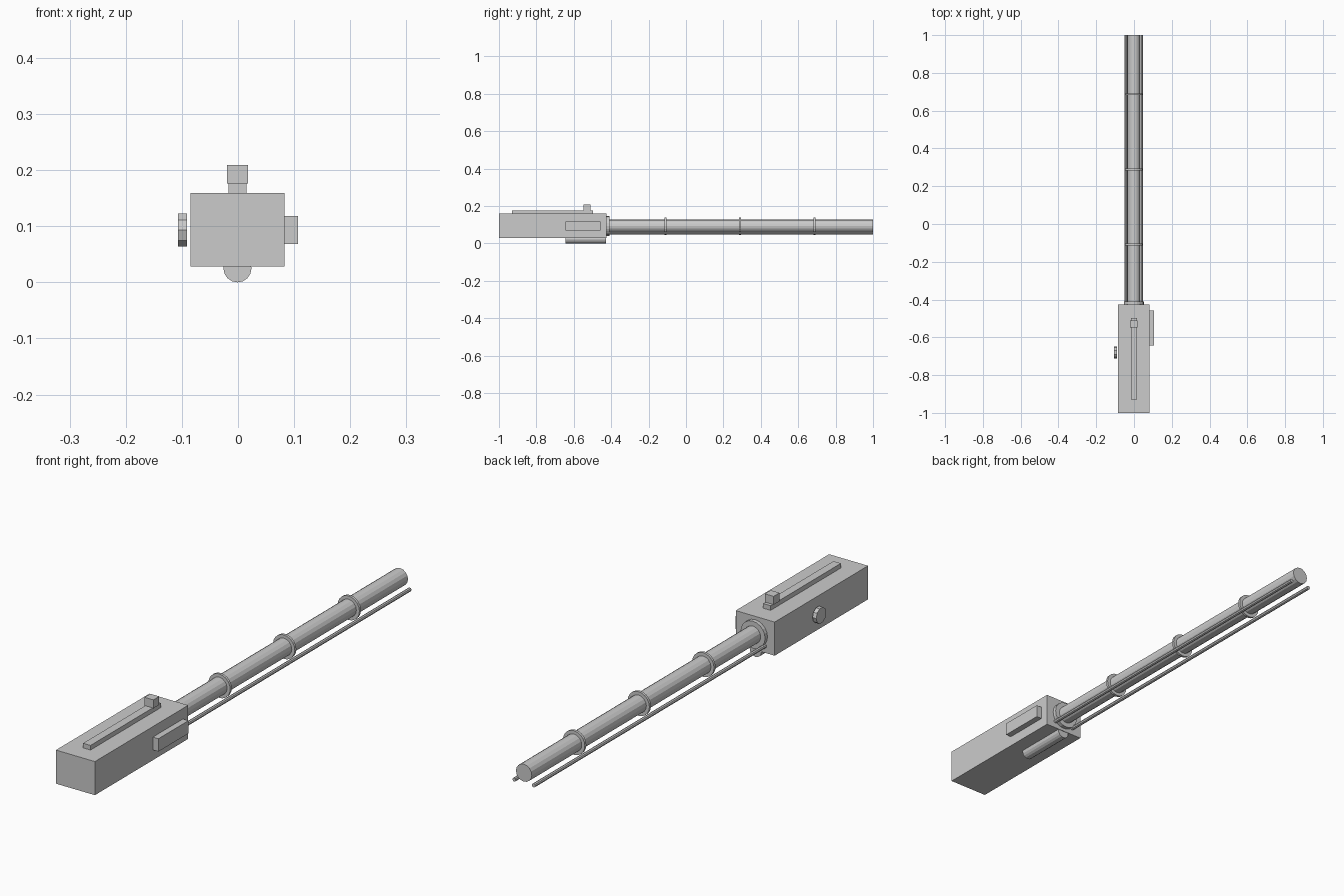
import bpy, bmesh, math
from mathutils import Matrix

if "Cube" in bpy.data.objects:
    bpy.data.objects.remove(bpy.data.objects["Cube"])


def finish(name, bm):
    bmesh.ops.recalc_face_normals(bm, faces=bm.faces)
    mesh = bpy.data.meshes.new(name)
    bm.to_mesh(mesh)
    bm.free()
    obj = bpy.data.objects.new(name, mesh)
    bpy.context.collection.objects.link(obj)
    return obj


def box(name, x, y, z):
    bm = bmesh.new()
    bmesh.ops.create_cube(bm, size=1)
    for v in bm.verts:
        v.co = [(lo + hi) / 2 + c * (hi - lo) for c, (lo, hi) in zip(v.co, (x, y, z))]
    return finish(name, bm)


def cylinder(name, start, length, radius, sides, axis="Y", turn=0.0):
    """Faceted cylinder running from start along the given axis."""
    bm = bmesh.new()
    bmesh.ops.create_cone(bm, cap_ends=True, segments=sides, radius1=radius,
                          radius2=radius, depth=length,
                          matrix=Matrix.Rotation(turn, 4, "Z") @ Matrix.Translation((0, 0, length / 2)))
    if axis == "Y":
        rot = Matrix.Rotation(-math.pi / 2, 4, "X")
    else:
        rot = Matrix.Rotation(math.pi / 2, 4, "Y")
    bmesh.ops.transform(bm, matrix=Matrix.Translation(start) @ rot, verts=bm.verts)
    return finish(name, bm)


CX, CZ = -0.001, 0.093   # barrel axis

# Main housing with rail and block on top
box("housing", (-0.085, 0.083), (-1.0, -0.425), (0.028, 0.159))
box("top_rail", (-0.017, 0.015), (-0.93, -0.497), (0.155, 0.177))
box("rail_block", (-0.020, 0.018), (-0.547, -0.511), (0.176, 0.209))

# Side plate, side knob and underside tube
box("side_plate", (0.083, 0.107), (-0.643, -0.458), (0.068, 0.118))
cylinder("side_knob", (-0.107, -0.68, CZ), 0.016, 0.031, 10, "X")
cylinder("underside_tube", (CX, -0.643, 0.025), 0.216, 0.025, 16)

# Barrel, collar and bands
cylinder("barrel", (CX, -0.425, CZ), 1.425, 0.034, 16)
cylinder("barrel_collar", (CX, -0.43, CZ), 0.02, 0.053, 20)
for i, y in enumerate((-0.109, 0.289, 0.687)):
    cylinder(f"barrel_band_{i + 1}", (CX, y - 0.005, CZ), 0.01, 0.047, 20)

# Twin guide rods below the barrel
for side, s in (("left", -1), ("right", 1)):
    cylinder(f"guide_rod_{side}", (CX + s * 0.042, -0.43, 0.055), 1.43, 0.0075, 8)
